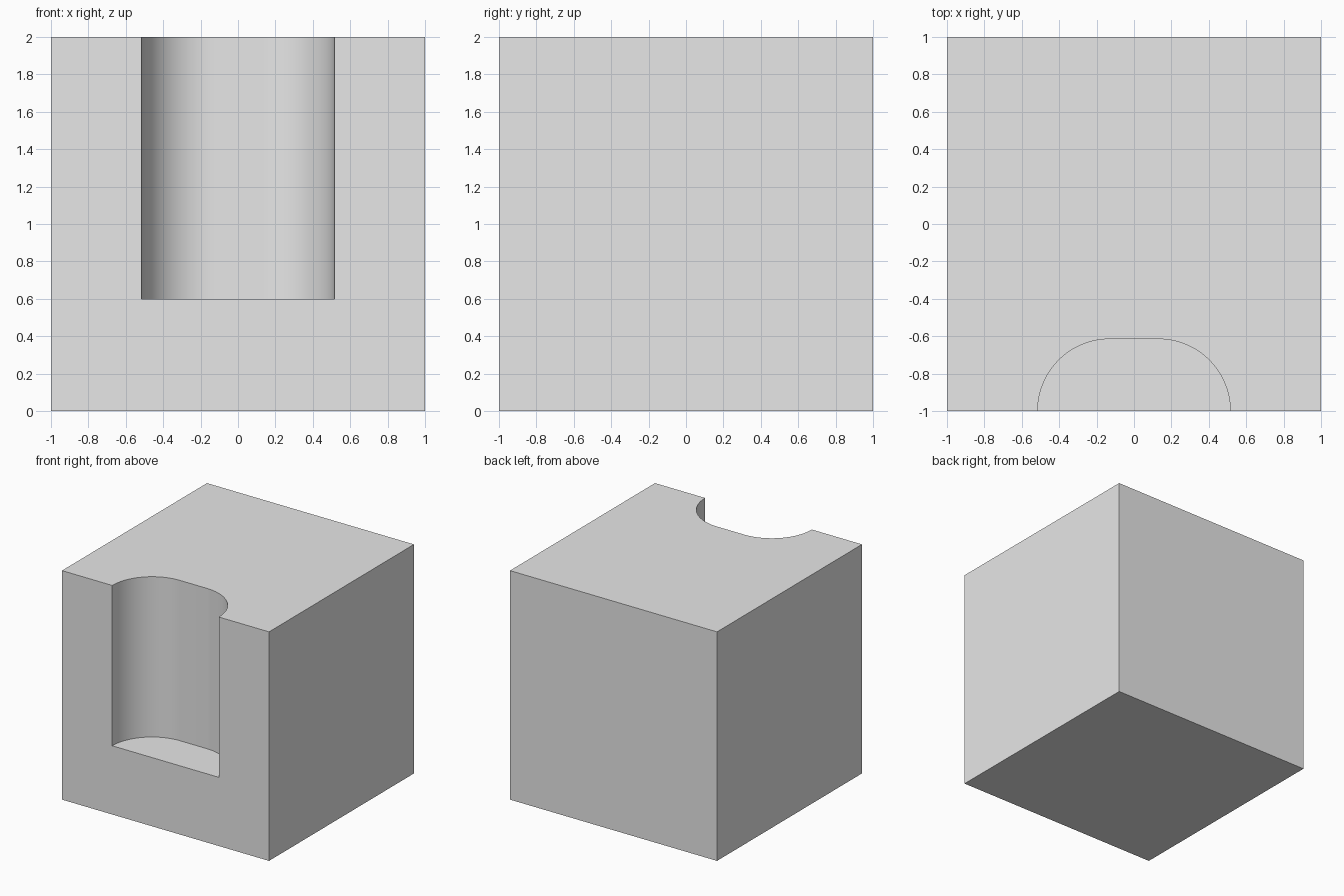
import bpy, bmesh, math

default = bpy.data.objects.get("Cube")
if default:
    bpy.data.objects.remove(default, do_unlink=True)

SIZE = 2.0
FLOOR = 0.6        # height of the recess floor
RADIUS = 0.385     # recess corner radius, also its depth
FLAT = 0.13        # half width of the flat back wall
STEPS = 32

grey = bpy.data.materials.new("light_grey")
grey.use_nodes = True
grey.diffuse_color = (0.8, 0.8, 0.8, 1)
grey.node_tree.nodes["Principled BSDF"].inputs["Base Color"].default_value = (0.8, 0.8, 0.8, 1)


def arc(cx, start):
    """Quarter circle of the recess outline, centred on the front face."""
    angles = [start + math.pi / 2 * i / STEPS for i in range(STEPS + 1)]
    return [(cx + RADIUS * math.cos(a), -SIZE / 2 + RADIUS * math.sin(a)) for a in angles]


def prism(name, outline, bottom, top):
    """Extrude a counter-clockwise outline upwards into a closed solid."""
    bm = bmesh.new()
    face = bm.faces.new([bm.verts.new((x, y, bottom)) for x, y in outline])
    result = bmesh.ops.extrude_face_region(bm, geom=[face])
    for v in result["geom"]:
        if isinstance(v, bmesh.types.BMVert):
            v.co.z = top
    bmesh.ops.recalc_face_normals(bm, faces=bm.faces)
    mesh = bpy.data.meshes.new(name)
    bm.to_mesh(mesh)
    bm.free()
    mesh.materials.append(grey)
    obj = bpy.data.objects.new(name, mesh)
    bpy.context.collection.objects.link(obj)
    return obj


# Solid cube
h = SIZE / 2
block = prism("notched_block", [(-h, -h), (h, -h), (h, h), (-h, h)], 0, SIZE)

# Rounded recess, overshooting the front and top for a clean cut
edge = FLAT + RADIUS
outline = [(-edge, -h - 0.2), (edge, -h - 0.2)] + arc(FLAT, 0) + arc(-FLAT, math.pi / 2)
cutter = prism("recess_cutter", outline, FLOOR, SIZE + 0.2)
cutter.hide_render = True

cut = block.modifiers.new("recess", "BOOLEAN")
cut.operation = "DIFFERENCE"
cut.solver = "EXACT"
cut.object = cutter

bpy.ops.object.select_all(action="DESELECT")
block.select_set(True)
bpy.context.view_layer.objects.active = block
bpy.ops.object.modifier_apply(modifier=cut.name)
bpy.data.objects.remove(cutter, do_unlink=True)

# Smooth the curved wall, keep the edges crisp
bpy.ops.object.shade_smooth_by_angle(angle=math.radians(30))
